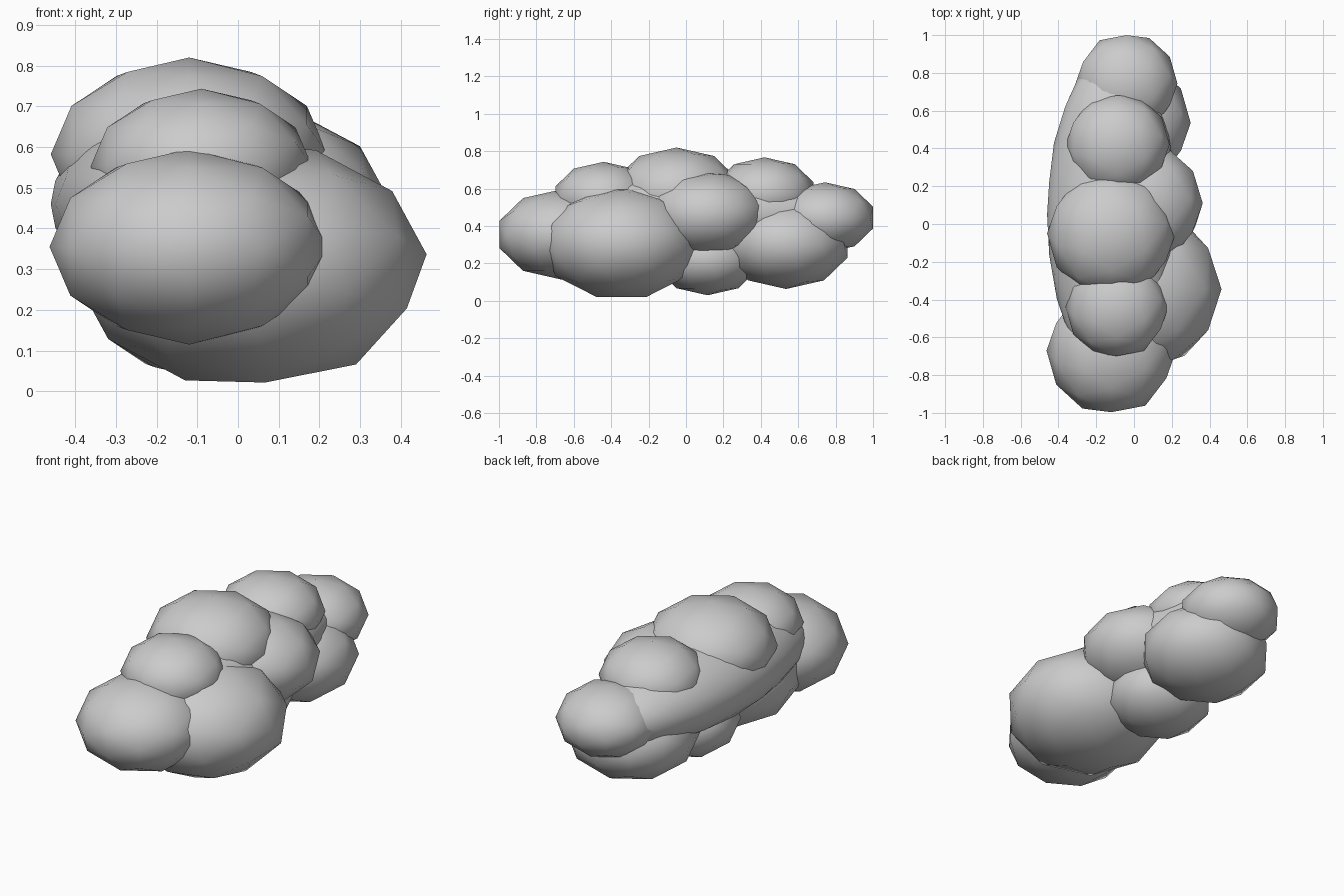
import bpy, bmesh
from math import radians
from mathutils import Matrix, Vector

if "Cube" in bpy.data.objects:
    bpy.data.objects.remove(bpy.data.objects["Cube"])

# icosphere pole runs along x (axes swapped cyclically)
POLE_X = Matrix(((0, 0, 1, 0), (1, 0, 0, 0), (0, 1, 0, 0), (0, 0, 0, 1)))


def puff(name, centre, radii, roll=0, tilt=0, detail=2):
    """One flattened, smooth-shaded low-poly ball of the cloud."""
    bm = bmesh.new()
    bmesh.ops.create_icosphere(bm, subdivisions=detail, radius=1)
    turn = Matrix.Rotation(radians(-tilt), 4, 'Y') @ Matrix.Rotation(radians(roll), 4, 'X')
    size = Matrix.Diagonal(Vector((*radii, 1)))
    bm.transform(Matrix.Translation(centre) @ size @ turn @ POLE_X)
    for f in bm.faces:
        f.smooth = True
    mesh = bpy.data.meshes.new(name)
    bm.to_mesh(mesh)
    bm.free()
    obj = bpy.data.objects.new(name, mesh)
    bpy.context.collection.objects.link(obj)
    return obj


def ball(name, centre, r, **turns):
    return puff(name, centre, (r, r, 0.7 * r), **turns)


# long core along the left side
puff("cloud_core", (-0.115, 0.05, 0.46), (0.345, 0.85, 0.24), detail=3)

# end puffs
ball("front_puff", (-0.12, -0.67, 0.355), 0.343)
ball("rear_puff", (-0.04, 0.743, 0.445), 0.27)

# top row
ball("top_front_puff", (-0.09, -0.44, 0.553), 0.272)
ball("top_middle_puff", (-0.12, -0.05, 0.582), 0.34)
ball("top_rear_puff", (-0.087, 0.42, 0.575), 0.275)

# right side
ball("right_front_puff", (0.03, -0.345, 0.31), 0.435, roll=18, tilt=5)
ball("right_middle_puff", (0.035, 0.11, 0.465), 0.33, roll=10, tilt=5)
ball("right_rear_puff", (-0.045, 0.535, 0.305), 0.345)

# underside
ball("bottom_puff", (-0.08, 0.115, 0.226), 0.28)
